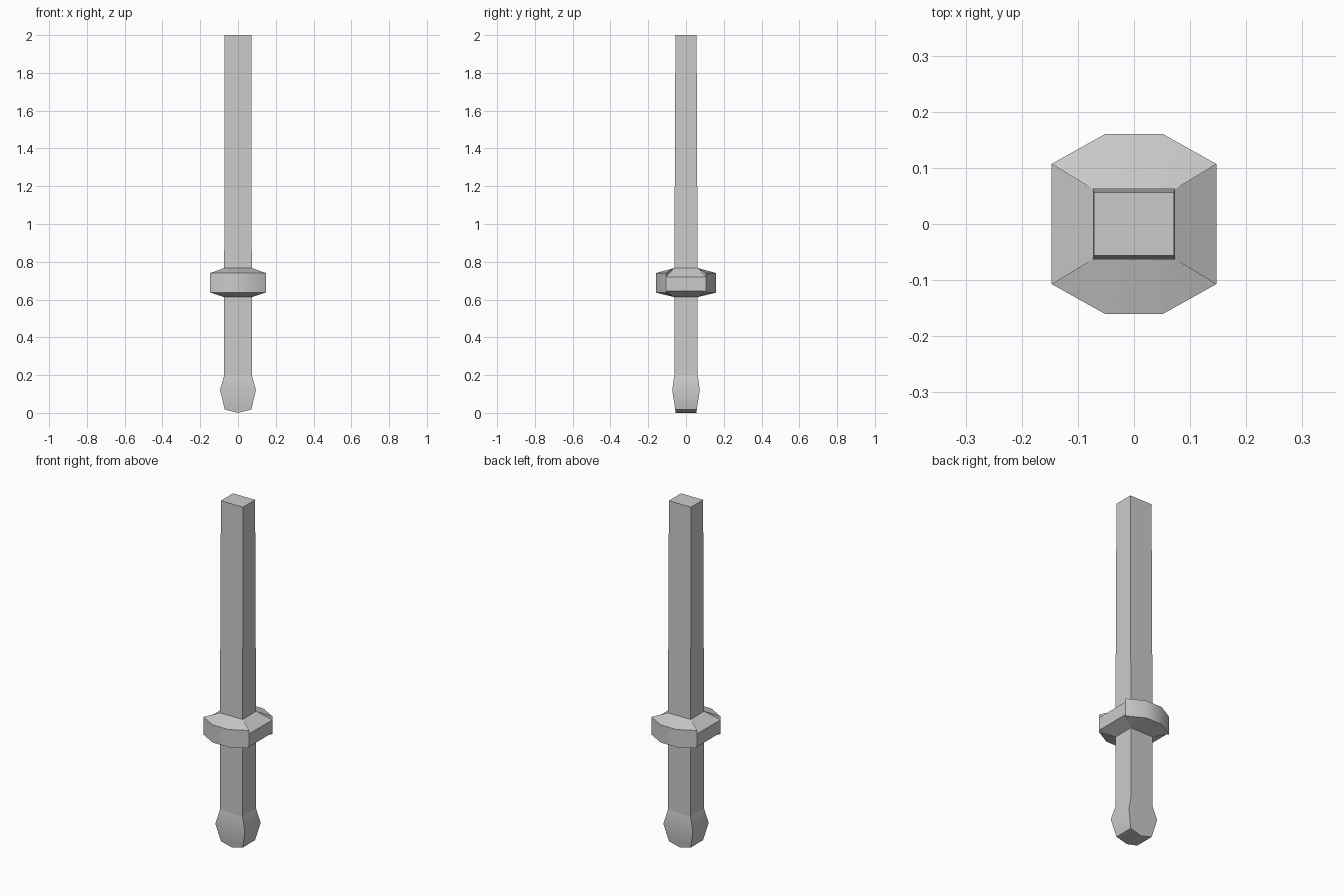
import bpy, bmesh, math

if "Cube" in bpy.data.objects:
    bpy.data.objects.remove(bpy.data.objects["Cube"])


def loft(name, rings):
    """Skin a series of equal-length point loops and cap both ends."""
    bm = bmesh.new()
    loops = [[bm.verts.new(p) for p in ring] for ring in rings]
    n = len(rings[0])
    for a, b in zip(loops, loops[1:]):
        for i in range(n):
            j = (i + 1) % n
            bm.faces.new((a[i], a[j], b[j], b[i]))
    bm.faces.new(loops[0])
    bm.faces.new(loops[-1])
    bmesh.ops.remove_doubles(bm, verts=bm.verts, dist=1e-5)
    bmesh.ops.recalc_face_normals(bm, faces=bm.faces)
    mesh = bpy.data.meshes.new(name)
    bm.to_mesh(mesh)
    bm.free()
    ob = bpy.data.objects.new(name, mesh)
    bpy.context.collection.objects.link(ob)
    bpy.ops.object.select_all(action='DESELECT')
    ob.select_set(True)
    bpy.context.view_layer.objects.active = ob
    bpy.ops.object.shade_smooth_by_angle(angle=math.radians(30))
    return ob


def rect(x, y, z):
    return [(-x, -y, z), (x, -y, z), (x, y, z), (-x, y, z)]


def station(inner, outer, low, high):
    """Guard cross-section between the shaft and the outer rim."""
    return [(*inner, 0.613), (*outer, low), (*outer, high), (*inner, 0.767)]


# Pommel, with a shallow ridge underneath
pommel = loft("pommel", [
    [(0, -0.056, 0), (0, -0.056, 0), (0, 0.056, 0), (0, 0.056, 0)],
    rect(0.07, 0.057, 0.018),
    rect(0.095, 0.073, 0.12),
    rect(0.073, 0.062, 0.2)])

# Grip
loft("grip", [rect(0.073, 0.062, 0.2), rect(0.073, 0.062, 0.69)])

# Long tapering shaft
loft("shaft", [rect(0.073, 0.062, 0.69), rect(0.0725, 0.06, 1.1),
               rect(0.071, 0.056, 2.0)])

# Guard: faceted front and back halves, slimmer side blocks between them
for s, label in ((-1, "front"), (1, "back")):
    loft("guard_" + label, [
        station((x_in, s * 0.062), (x, s * y), 0.637, 0.74)
        for x_in, x, y in ((-0.073, -0.147, 0.107), (-0.052, -0.052, 0.16),
                           (0.052, 0.052, 0.16), (0.073, 0.147, 0.107))])
for s, label in ((-1, "left"), (1, "right")):
    loft("guard_" + label, [
        station((s * 0.073, t * 0.062), (s * 0.147, t * 0.107), 0.645, 0.72)
        for t in (-1, 1)])
